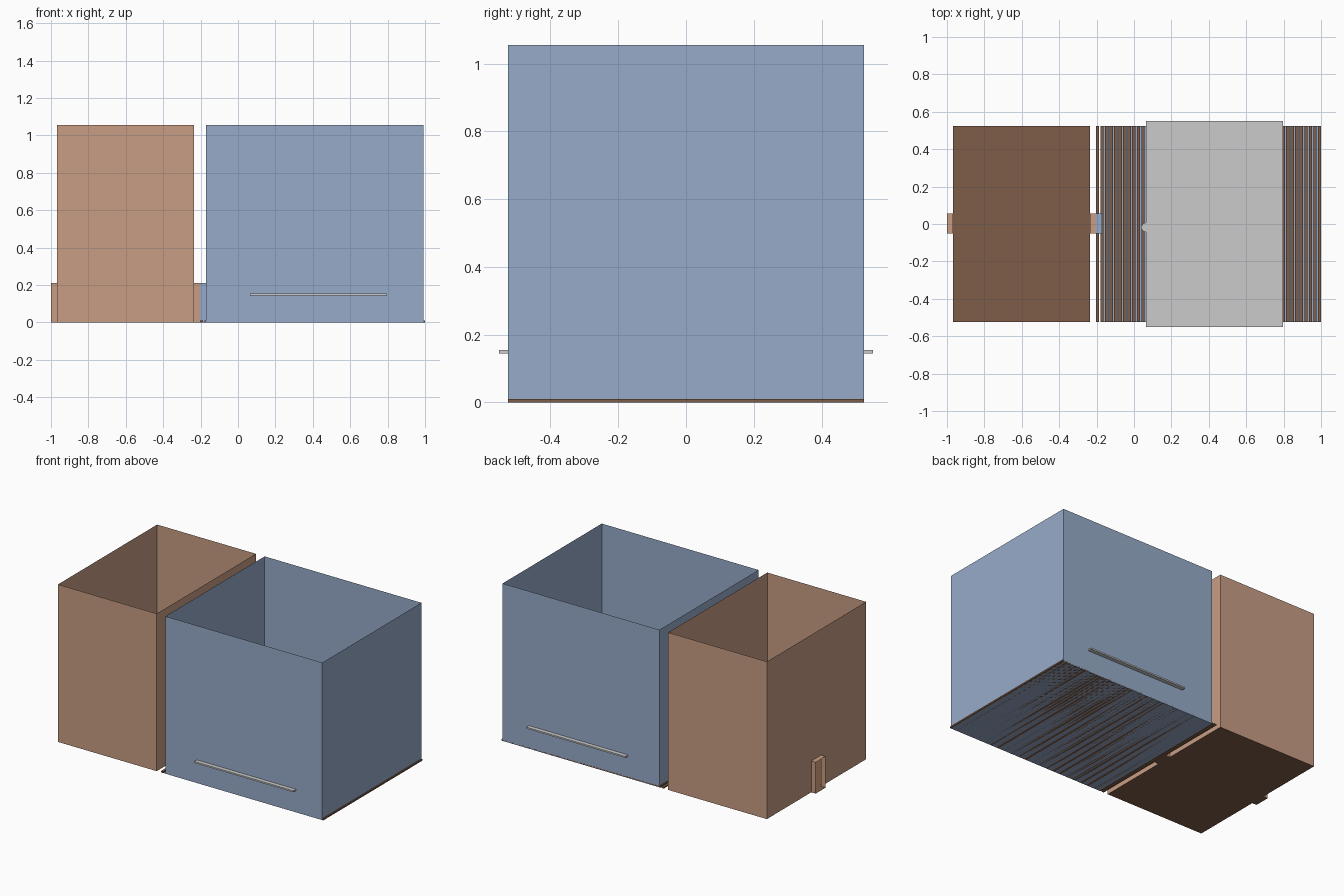
import bpy, bmesh

if "Cube" in bpy.data.objects:
    bpy.data.objects.remove(bpy.data.objects["Cube"])

Y, H = 0.525, 1.055            # half depth and height of the boxes
D0, D1, DH = -0.05, 0.055, 0.21  # doorway sides and height


def material(name, rgb):
    m = bpy.data.materials.new(name)
    m.diffuse_color = (*rgb, 1)
    m.use_nodes = True
    m.node_tree.nodes["Principled BSDF"].inputs["Base Color"].default_value = m.diffuse_color
    return m


ORANGE = material("tan", (0.58, 0.34, 0.23))
BLUE = material("blue", (0.31, 0.41, 0.59))
BROWN = material("brown", (0.21, 0.11, 0.065))


def finish(name, bm, mat=None):
    me = bpy.data.meshes.new(name)
    bm.to_mesh(me)
    bm.free()
    ob = bpy.data.objects.new(name, me)
    bpy.context.collection.objects.link(ob)
    if mat:
        me.materials.append(mat)
    return ob


def sheets(name, polys, mat):
    """Thin sheet object made of flat polygons."""
    bm = bmesh.new()
    for p in polys:
        bm.faces.new([bm.verts.new(v) for v in p])
    bmesh.ops.remove_doubles(bm, verts=bm.verts, dist=1e-5)
    bmesh.ops.triangulate(bm, faces=[f for f in bm.faces if len(f.verts) > 4])
    return finish(name, bm, mat)


def add_box(bm, x0, x1, y0, y1, z0, z1):
    vs = bmesh.ops.create_cube(bm, size=1)["verts"]
    for v in vs:
        v.co = ((x0 + x1) / 2 + v.co.x * (x1 - x0),
                (y0 + y1) / 2 + v.co.y * (y1 - y0),
                (z0 + z1) / 2 + v.co.z * (z1 - z0))


def end_wall(x, door, outward):
    """Wall across y, with a doorway cut up from the floor if asked."""
    pts = [(-Y, 0)]
    if door:
        pts += [(D0, 0), (D0, DH), (D1, DH), (D1, 0)]
    pts += [(Y, 0), (Y, H), (-Y, H)]
    p = [(x, y, z) for y, z in pts]
    return p if outward > 0 else p[::-1]


def walls(name, x0, x1, left_door, right_door, mat):
    front = [(x0, -Y, 0), (x1, -Y, 0), (x1, -Y, H), (x0, -Y, H)]
    back = [(x, Y, z) for x, _, z in front[::-1]]
    return sheets(name, [front, back, end_wall(x0, left_door, -1),
                         end_wall(x1, right_door, 1)], mat)


def tunnel(name, x0, x1, mat):
    """Open-ended passage: two sides and a roof."""
    return sheets(name, [
        [(x0, D0, 0), (x1, D0, 0), (x1, D0, DH), (x0, D0, DH)],
        [(x0, D0, DH), (x1, D0, DH), (x1, D1, DH), (x0, D1, DH)],
        [(x0, D1, DH), (x1, D1, DH), (x1, D1, 0), (x0, D1, 0)]], mat)


def floor(name, x0, x1, y0, y1, mat, z=0.0):
    return sheets(name, [[(x0, y0, z), (x1, y0, z), (x1, y1, z), (x0, y1, z)]], mat)


# Small chamber with passages on both ends
walls("small_chamber_walls", -0.967, -0.235, True, True, ORANGE)
floor("small_chamber_floor", -0.967, -0.235, -Y, Y, BROWN)
tunnel("outer_passage", -1.0, -0.967, ORANGE)
floor("outer_passage_floor", -1.0, -0.967, D0, D1, BROWN)
tunnel("inner_passage_small_side", -0.235, -0.203, ORANGE)
floor("inner_passage_floor", -0.235, -0.203, D0, D1, BROWN)

# Large chamber
walls("large_chamber_walls", -0.17, 0.992, True, False, BLUE)
floor("large_chamber_floor", -0.17, 0.992, -Y, Y, BLUE)
tunnel("inner_passage_large_side", -0.203, -0.17, BLUE)

# Slatted floor grid
bm = bmesh.new()
count, start, end, width = 50, -0.203, 1.0, 0.017
pitch = (end - start - width) / (count - 1)
for i in range(count):
    x = start + i * pitch
    add_box(bm, x, x + width, -Y, Y, 0, 0.01)
finish("floor_slats", bm, BROWN)

# Shelf plate passing through the large chamber
bm = bmesh.new()
add_box(bm, 0.063, 0.797, -0.552, 0.552, 0.145, 0.155)
finish("shelf_plate", bm)

# Short round post at the plate edge
bpy.ops.mesh.primitive_cylinder_add(vertices=32, radius=0.025, depth=0.15,
                                    location=(0.065, -0.018, 0.085))
bpy.context.object.name = "shelf_post"
bpy.ops.object.shade_smooth_by_angle()
